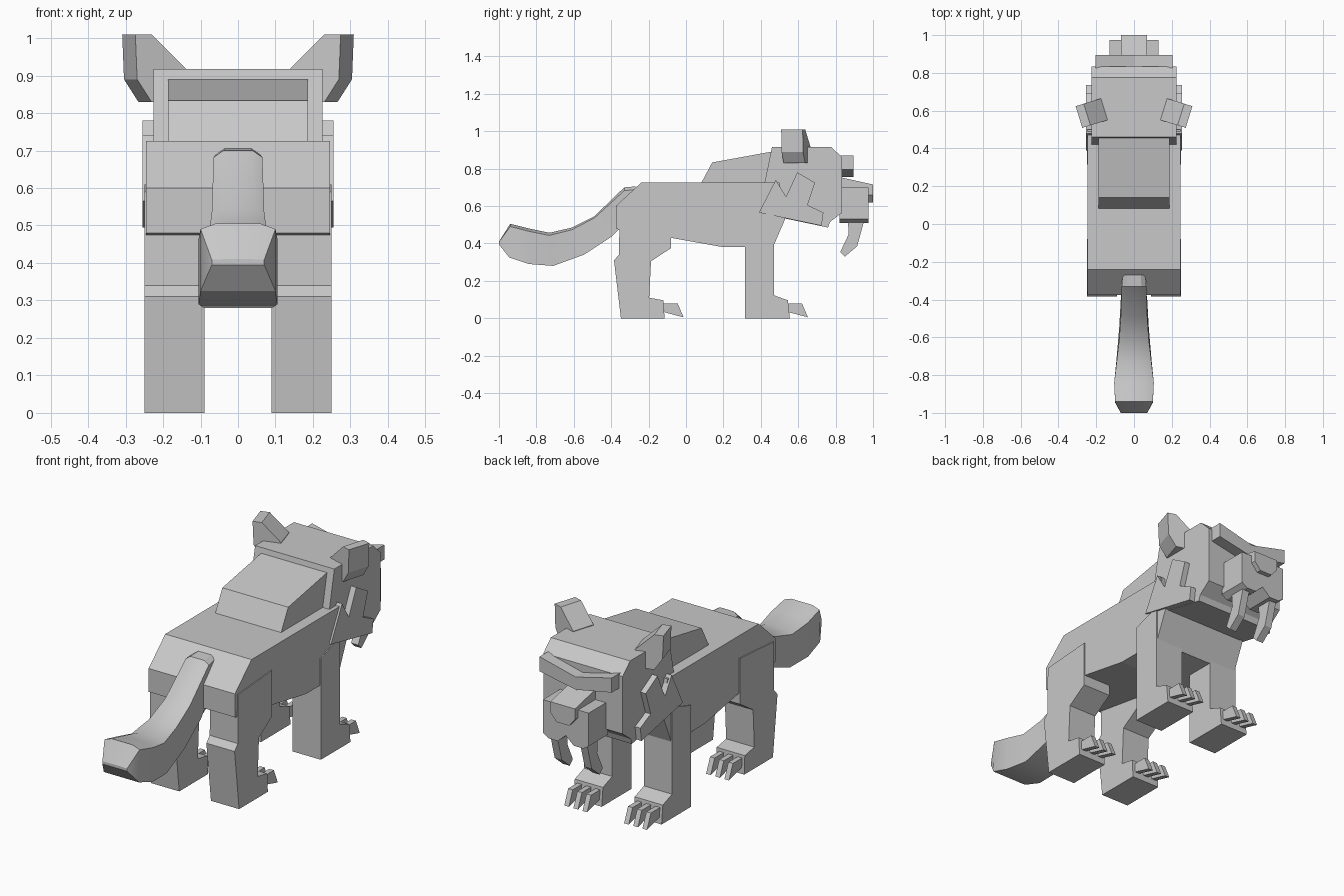
import bpy, bmesh, math
from mathutils import Matrix, Vector

if "Cube" in bpy.data.objects:
    bpy.data.objects.remove(bpy.data.objects["Cube"])

grey = bpy.data.materials.new("plain_grey")
grey.use_nodes = True
grey.diffuse_color = (0.58, 0.58, 0.58, 1)
grey.node_tree.nodes["Principled BSDF"].inputs["Base Color"].default_value = grey.diffuse_color


def finish(name, bm):
    bmesh.ops.recalc_face_normals(bm, faces=bm.faces)
    mesh = bpy.data.meshes.new(name)
    bm.to_mesh(mesh)
    bm.free()
    mesh.materials.append(grey)
    obj = bpy.data.objects.new(name, mesh)
    bpy.context.collection.objects.link(obj)
    return obj


def loft(name, rings):
    """Skin a list of equal-length point rings and cap both ends."""
    bm = bmesh.new()
    loops = [[bm.verts.new(p) for p in ring] for ring in rings]
    n = len(loops[0])
    for a, b in zip(loops, loops[1:]):
        for i in range(n):
            j = (i + 1) % n
            bm.faces.new((a[i], a[j], b[j], b[i]))
    bm.faces.new(loops[0])
    bm.faces.new(loops[-1])
    return finish(name, bm)


def side_slab(name, profile, x0, x1):
    """Extrude a (y, z) profile across x."""
    return loft(name, [[(x, y, z) for y, z in profile] for x in (x0, x1)])


def front_slab(name, profile, y0, y1):
    """Extrude an (x, z) profile along y."""
    return loft(name, [[(x, y, z) for x, z in profile] for y in (y0, y1)])


def mirrored(half):
    return half + [(-x, z) for x, z in reversed(half) if x > 0]


# Torso, shoulder hump and head
side_slab("body", [(-.375, .6), (-.24, .725), (.5, .725), (.53, .53), (.465, .38),
                   (.2, .38), (-.08, .43), (-.36, .475), (-.375, .48)], -.245, .245)
side_slab("shoulder_hump", [(.08, .72), (.14, .833), (.47, .893), (.47, .72)], -.187, .187)
side_slab("head", [(.42, .725), (.46, .917), (.775, .917), (.835, .86), (.835, .565),
                   (.77, .515), (.76, .485), (.45, .55)], -.225, .225)

# Brow, muzzle and nose
front_slab("brow", mirrored([(0, .82), (.205, .87), (.205, .795), (0, .755)]), .82, .895)
front_slab("muzzle", mirrored([(0, .7), (.13, .7), (.13, .53), (.1, .51), (.045, .51),
                               (0, .55)]), .82, .975)
nose_shape = mirrored([(0, .715), (.07, .715), (.07, .66), (.035, .62), (0, .62)])
nose = front_slab("nose", nose_shape, .82, 1.0)
for v in nose.data.vertices:
    if v.co.y < .9 and v.co.z > .7:
        v.co.z = .755

leg_x = (.09, .25)
claw = [(.54, .08), (.62, .08), (.652, .005), (.55, .032)]
hind_shift = -.665

for side, s in (("left", 1), ("right", -1)):
    inner, outer = s * leg_x[0], s * leg_x[1]
    # Legs with feet
    side_slab(side + "_front_leg", [(.315, 0), (.555, 0), (.545, .096), (.47, .123),
                                    (.47, .57), (.315, .52)], inner, outer)
    side_slab(side + "_hind_leg", [(-.348, 0), (-.115, 0), (-.12, .096), (-.197, .11),
                                   (-.187, .305), (-.08, .375), (-.08, .61), (-.355, .59),
                                   (-.358, .34), (-.385, .31)], inner, outer)
    # Claws
    for leg, shift in (("front", 0), ("hind", hind_shift)):
        for i, x in enumerate((.118, .17, .222)):
            side_slab(f"{side}_{leg}_claw_{i + 1}", [(y + shift, z) for y, z in claw],
                      s * (x - .013), s * (x + .013))
    # Jagged cheek fur
    side_slab(side + "_cheek_fur", [(.39, .565), (.48, .74), (.535, .65), (.595, .78),
                                    (.69, .725), (.65, .605), (.735, .565), (.725, .495)],
              s * .215, s * .255)
    # Curved fang
    side_slab(side + "_fang", [(.865, .53), (.87, .45), (.825, .355), (.85, .33),
                               (.915, .385), (.955, .53)], s * .065, s * .105)
    # Ear, turned outward
    turn = Matrix.Rotation(math.radians(-17), 3, "Z")
    ear = [(0, .92), (.095, 1.01), (.14, 1.01), (.135, .89), (.095, .83), (0, .83)]
    rings = []
    for depth in (0, .12):
        pts = [turn @ Vector((u, depth, z)) + Vector((.14, .55, 0)) for u, z in ear]
        rings.append([(s * p.x, p.y, p.z) for p in pts])
    loft(side + "_ear", rings)

# Tail: each section is top (y, z), bottom (y, z) and half width
sections = [((-.27, .705), (-.3, .5), .06), ((-.33, .7), (-.36, .475), .065),
            ((-.49, .545), (-.4, .435), .07), ((-.61, .485), (-.545, .34), .078),
            ((-.73, .457), (-.71, .28), .092), ((-.84, .48), (-.84, .29), .105),
            ((-.94, .505), (-.945, .325), .1), ((-1, .41), (-1, .395), .07)]
tail_rings = []
for (ty, tz), (by, bz), w in sections:
    drop = (tz - bz) * .08
    tail_rings.append([(-w, by, bz), (w, by, bz), (w, ty, tz - drop), (w * .6, ty, tz),
                       (-w * .6, ty, tz), (-w, ty, tz - drop)])
tail = loft("tail", tail_rings)
bpy.ops.object.select_all(action="DESELECT")
tail.select_set(True)
bpy.context.view_layer.objects.active = tail
bpy.ops.object.shade_smooth_by_angle(angle=math.radians(30))
